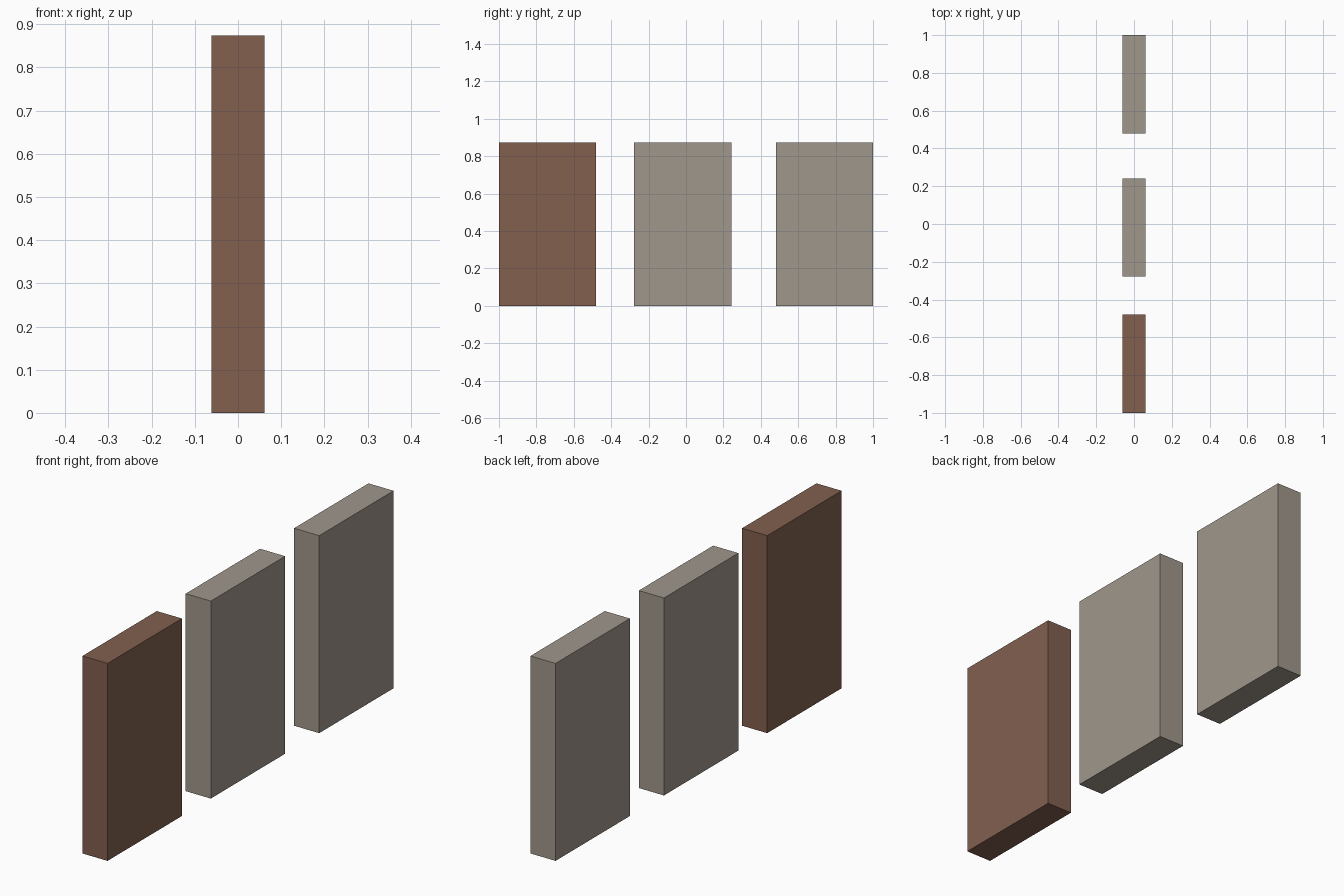
import bpy

if "Cube" in bpy.data.objects:
    bpy.data.objects.remove(bpy.data.objects["Cube"])


def srgb(r, g, b):
    lin = lambda c: ((c / 255 + 0.055) / 1.055) ** 2.4
    return (lin(r), lin(g), lin(b), 1.0)


def material(name, color):
    mat = bpy.data.materials.new(name)
    mat.diffuse_color = color
    mat.use_nodes = True
    mat.node_tree.nodes["Principled BSDF"].inputs["Base Color"].default_value = mat.diffuse_color
    return mat


brown = material("brown", srgb(130, 96, 79))
grey = material("warm grey", srgb(160, 151, 140))

THICK, LENGTH, HEIGHT = 0.123, 0.52, 0.874


def slab(name, y, mat):
    bpy.ops.mesh.primitive_cube_add(size=1, location=(0, y, HEIGHT / 2))
    obj = bpy.context.object
    obj.name = name
    obj.scale = (THICK, LENGTH, HEIGHT)
    bpy.ops.object.transform_apply(location=False, rotation=False, scale=True)
    obj.data.materials.append(mat)


# Row of three upright slabs, the front one brown
slab("front_slab", -0.74, brown)
slab("middle_slab", -0.018, grey)
slab("back_slab", 0.74, grey)
